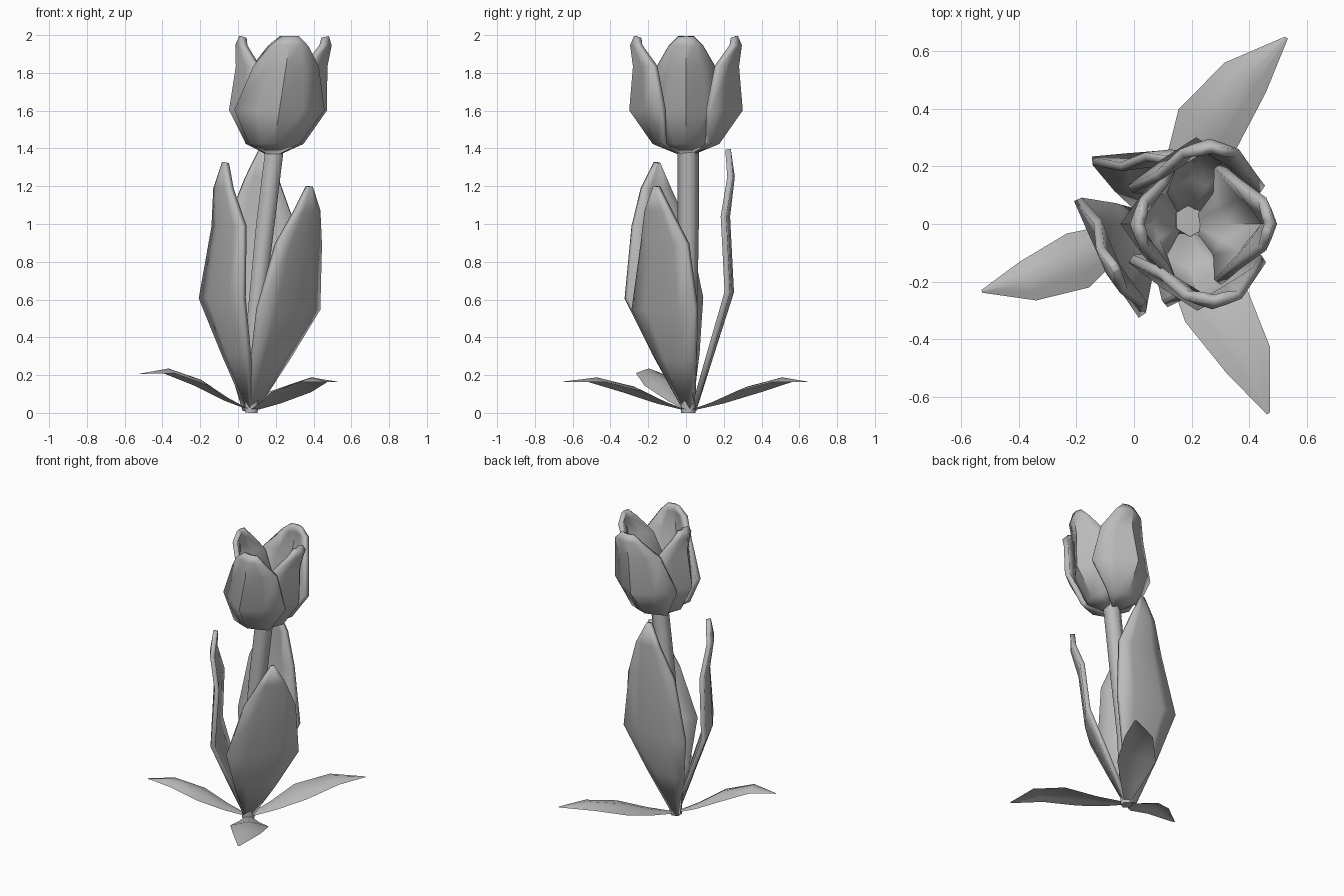
import bpy
import bmesh
from math import sin, cos, radians
from mathutils import Vector

if "Cube" in bpy.data.objects:
    bpy.data.objects.remove(bpy.data.objects["Cube"])

GREY = (0.5, 0.5, 0.5, 1)
mat = bpy.data.materials.new("plain grey")
mat.use_nodes = True
mat.diffuse_color = GREY
mat.node_tree.nodes["Principled BSDF"].inputs["Base Color"].default_value = GREY


def finish(obj, angle):
    obj.data.materials.append(mat)
    bpy.ops.object.select_all(action="DESELECT")
    obj.select_set(True)
    bpy.context.view_layer.objects.active = obj
    bpy.ops.object.shade_smooth_by_angle(angle=radians(angle))


def blade(name, base, azimuth, rows, scale, lean=(0, 0), thickness=0.0):
    """Cupped blade growing outward; rows are (reach, height, half width, cup, sideways shift)."""
    a = radians(azimuth)
    out, side = Vector((cos(a), sin(a), 0)), Vector((-sin(a), cos(a), 0))
    # Upright thick blades cup inward, thin spreading ones droop at the edges
    cup_axis = out if thickness else Vector((0, 0, 1))
    bm = bmesh.new()
    grid = []
    for reach, height, half, cup, shift in rows:
        line = []
        z = height * scale[2]
        for s in (-1, -0.5, 0, 0.5, 1):
            p = Vector(base) + out * reach * scale[0] - cup_axis * cup * abs(s) ** 1.1
            p += side * (half * s + shift) * scale[1]
            line.append(bm.verts.new(p + Vector((lean[0] * z, lean[1] * z, z))))
        grid.append(line)
    for low, high in zip(grid, grid[1:]):
        for i in range(len(low) - 1):
            bm.faces.new((low[i], low[i + 1], high[i + 1], high[i]))
    mesh = bpy.data.meshes.new(name)
    bm.to_mesh(mesh)
    bm.free()
    obj = bpy.data.objects.new(name, mesh)
    bpy.context.collection.objects.link(obj)
    finish(obj, 50)
    if thickness:
        mod = obj.modifiers.new("thickness", "SOLIDIFY")
        mod.thickness = thickness
        mod.offset = 0


# Stem: six-sided tube, bending toward the flower
curve = bpy.data.curves.new("stem", "CURVE")
curve.dimensions = "3D"
curve.bevel_depth = 0.056
curve.bevel_resolution = 1
curve.use_fill_caps = True
path = [(0.07, 0, 0.7), (0.09, 0.5, 0.85), (0.145, 1.0, 1), (0.195, 1.41, 1)]
spline = curve.splines.new("POLY")
spline.points.add(len(path) - 1)
for point, (x, z, radius) in zip(spline.points, path):
    point.co = (x, 0.012, z, 1)
    point.radius = radius
stem = bpy.data.objects.new("stem_curve", curve)
bpy.context.collection.objects.link(stem)
bpy.ops.object.select_all(action="DESELECT")
stem.select_set(True)
bpy.context.view_layer.objects.active = stem
bpy.ops.object.convert(target="MESH")
stem = bpy.context.object
stem.name = "stem"
finish(stem, 65)

# Flower: an outer and an inner pair of cupped petals
petal = [(0.04, 0, 0.03, 0), (0.165, 0.05, 0.13, 0.05), (0.285, 0.22, 0.23, 0.165),
         (0.265, 0.45, 0.165, 0.1), (0.28, 0.56, 0.095, 0.035), (0.26, 0.605, 0.04, 0.01)]
for name, azimuth, reach, width, twist in (
        ("petal_front", -90, 1, 1, 0.04), ("petal_back", 90, 1, 1, -0.03),
        ("petal_left", 0, 0.88, 0.88, 0), ("petal_right", 180, 0.83, 0.88, 0)):
    rows = [(r, z, w, c, twist * z / 0.6) for r, z, w, c in petal]
    blade(name, (0.186, 0, 1.385), azimuth, rows, (reach, width, 1), (0.085, 0), 0.032)

# Tall leaves standing around the stem, their tips drifting sideways
tall = [(0.0, 0.015, 0.02, 0, 0), (0.12, 0.33, 0.135, 0.01, 0.02), (0.24, 0.64, 0.23, 0.02, 0.04),
        (0.215, 1.04, 0.165, 0.02, 0.075), (0.245, 1.25, 0.085, 0.01, 0.08), (0.22, 1.395, 0.012, 0, 0.08)]
for name, x, y, azimuth, reach, width, height, lean in (
        ("tall_leaf_back", 0.045, 0.04, 90, 0.83, -1, 1, (0, 0)),
        ("tall_leaf_right", 0.065, 0.012, 209, 0.88, 1, 0.95, (0, 0)),
        ("tall_leaf_left", 0.07, 0.015, -43.7, 0.67, 1, 0.86, (0.12, -0.105))):
    blade(name, (x, y, 0), azimuth, tall, (reach, width, height), lean, 0.03)

# Low thin leaves spreading over the ground
low = [(0.0, 0.01, 0.015, 0, 0), (0.17, 0.065, 0.065, 0.015, 0.015), (0.36, 0.14, 0.122, 0.03, 0.035),
       (0.585, 0.188, 0.088, 0.025, 0.034), (0.78, 0.165, 0.006, 0, 0)]
for name, azimuth, size, height in (
        ("low_leaf_back", 54, 1, 1), ("low_leaf_front", -59.5, 1, 1), ("low_leaf_right", 202.6, 0.83, 1.25)):
    blade(name, (0.07, 0.015, 0), azimuth, low, (size, size, height))
